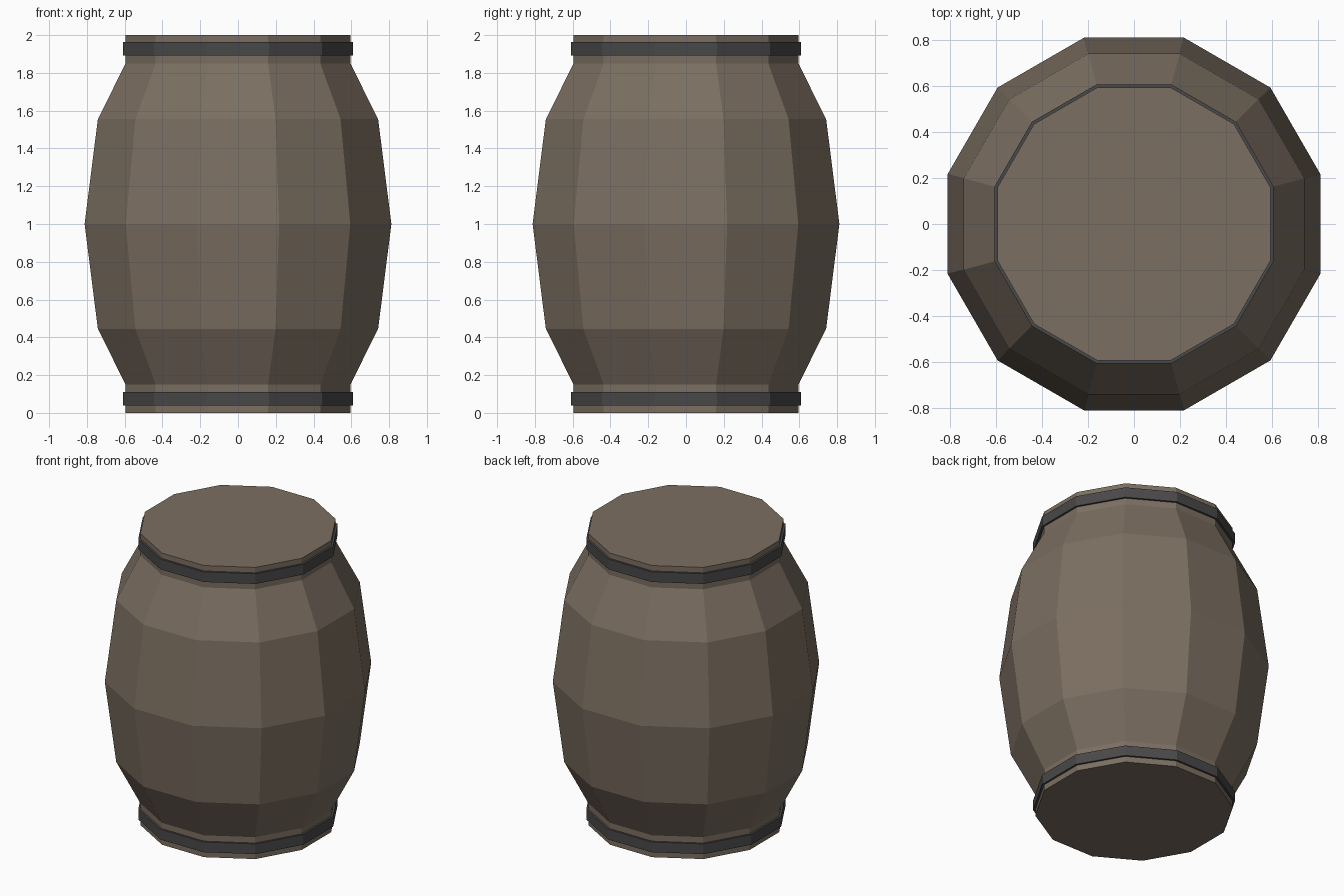
import bpy, bmesh, math

if "Cube" in bpy.data.objects:
    bpy.data.objects.remove(bpy.data.objects["Cube"])

SIDES = 12
COS = math.cos(math.pi / SIDES)  # flat distance -> corner radius


def material(name, rgb):
    m = bpy.data.materials.new(name)
    m.diffuse_color = (*rgb, 1)
    m.use_nodes = True
    m.node_tree.nodes["Principled BSDF"].inputs["Base Color"].default_value = m.diffuse_color
    return m


def lathe(name, profile, mat, closed_loop=False):
    """Spin a (flat distance, z) profile around z; cap the ends unless it loops."""
    bm = bmesh.new()
    rings = []
    for d, z in profile:
        r = d / COS
        rings.append([bm.verts.new((r * math.cos(a), r * math.sin(a), z))
                      for a in (2 * math.pi * (i + 0.5) / SIDES for i in range(SIDES))])
    pairs = list(zip(rings, rings[1:]))
    if closed_loop:
        pairs.append((rings[-1], rings[0]))
    else:
        bm.faces.new(rings[0][::-1])
        bm.faces.new(rings[-1])
    for a, b in pairs:
        for i in range(SIDES):
            j = (i + 1) % SIDES
            bm.faces.new((a[i], a[j], b[j], b[i]))
    bmesh.ops.recalc_face_normals(bm, faces=bm.faces)
    me = bpy.data.meshes.new(name)
    bm.to_mesh(me)
    bm.free()
    me.materials.append(mat)
    ob = bpy.data.objects.new(name, me)
    bpy.context.collection.objects.link(ob)
    return ob


wood = material("brown wood", (0.2, 0.158, 0.12))
iron = material("dark iron", (0.068, 0.065, 0.066))

# Bulging wooden body with flat lids
lathe("barrel_body", [(0.595, 0), (0.595, 0.15), (0.742, 0.445), (0.812, 1.0),
                      (0.742, 1.555), (0.595, 1.85), (0.595, 2.0)], wood)

# Hoops around both necks
for name, z0, z1 in (("lower_hoop", 0.04, 0.11), ("upper_hoop", 1.893, 1.963)):
    lathe(name, [(0.585, z0), (0.608, z0), (0.608, z1), (0.585, z1)], iron, True)
